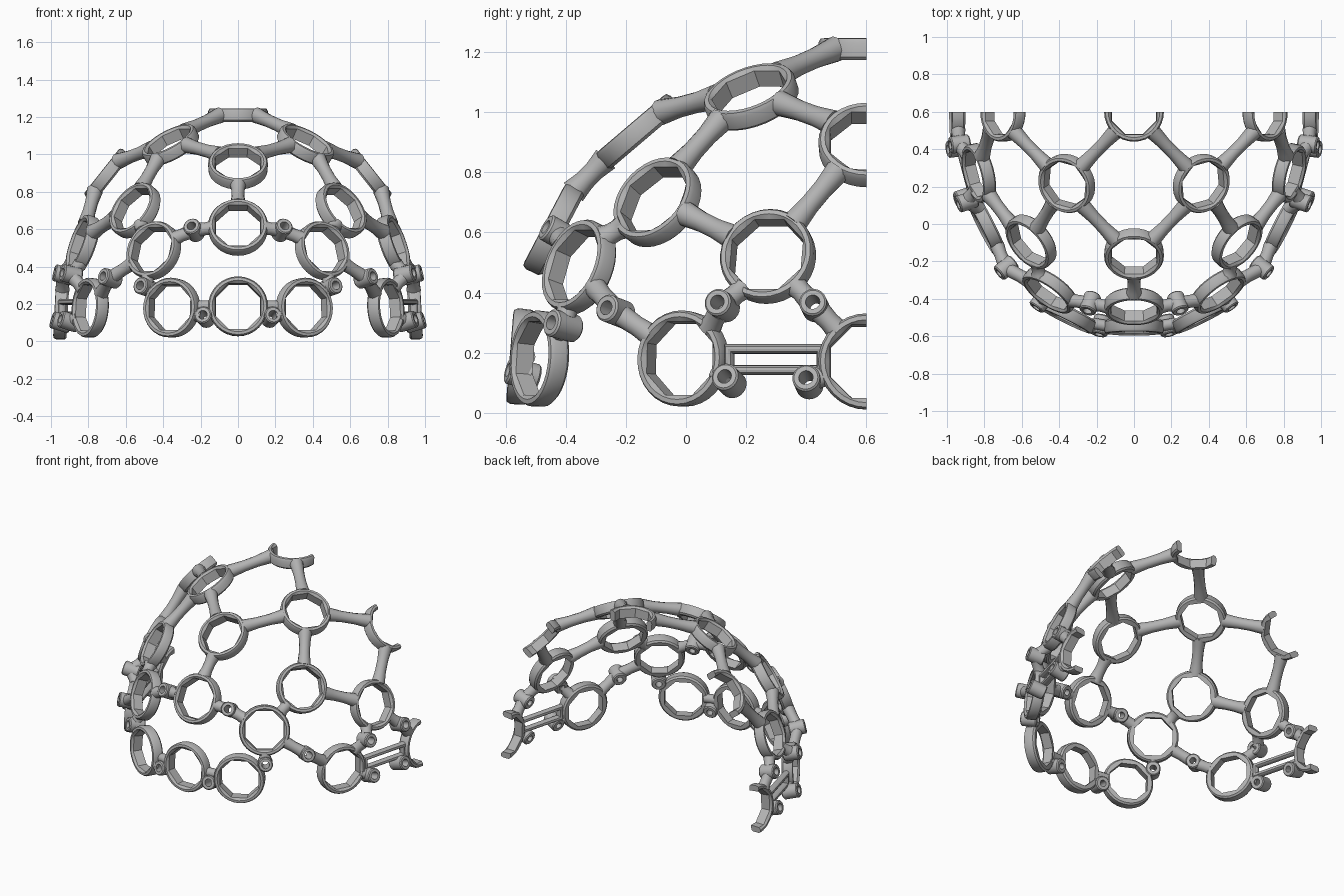
import bpy, bmesh, math
from mathutils import Vector, Matrix

if "Cube" in bpy.data.objects:
    bpy.data.objects.remove(bpy.data.objects["Cube"], do_unlink=True)

GREY = bpy.data.materials.new("plain grey")
GREY.use_nodes = True
GREY.diffuse_color = (0.45, 0.45, 0.45, 1)
GREY.node_tree.nodes["Principled BSDF"].inputs["Base Color"].default_value = (0.45, 0.45, 0.45, 1)

BACK = 0.6        # flat cut plane at the back
RADIUS = 0.16     # outer radius of a ring
SEG = 32


def normal(p):
    """Outward direction of the dome-shaped shell at a point."""
    return Vector((p[0] / 0.9, (p[1] - 0.6) / 1.37, (p[2] - 0.1) / 1.28)).normalized()


def finish(name, mesh):
    mesh.materials.clear()
    mesh.materials.append(GREY)
    mesh.polygons.foreach_set("use_smooth", [True] * len(mesh.polygons))
    mesh.set_sharp_from_angle(angle=math.radians(32))
    mesh.name = name
    obj = bpy.data.objects.new(name, mesh)
    bpy.context.collection.objects.link(obj)
    return obj


def octagon(angle, flat):
    """Radius of an octagon at an angle, with flats on the axes."""
    step = math.pi / 4
    return flat / math.cos((angle + step / 2) % step - step / 2)


def lathe(name, profile, centre, axis, hole_octagon=False):
    """Sweep a closed (radius, height) profile around an axis.
    The last two profile points are the hole."""
    bm = bmesh.new()
    rows = []
    for i in range(SEG):
        a = 2 * math.pi * i / SEG
        row = []
        for k, (r, h) in enumerate(profile):
            if hole_octagon and k >= len(profile) - 2:
                r = octagon(a, r)
            row.append(bm.verts.new((r * math.cos(a), r * math.sin(a), h)))
        rows.append(row)
    n = len(profile)
    for i in range(SEG):
        p, q = rows[i], rows[(i + 1) % SEG]
        for k in range(n):
            j = (k + 1) % n
            bm.faces.new((p[k], q[k], q[j], p[j]))
    bm.transform(Matrix.Translation(centre) @ axis.to_track_quat('Z', 'Y').to_matrix().to_4x4())
    # slice off whatever passes the back plane and cap it
    cut = bmesh.ops.bisect_plane(bm, geom=bm.verts[:] + bm.edges[:] + bm.faces[:],
                                 plane_co=(0, BACK, 0), plane_no=(0, 1, 0), clear_outer=True)
    edges = [e for e in cut["geom_cut"] if isinstance(e, bmesh.types.BMEdge)]
    if edges:
        bmesh.ops.holes_fill(bm, edges=edges, sides=0)
    bmesh.ops.recalc_face_normals(bm, faces=bm.faces)
    mesh = bpy.data.meshes.new(name)
    bm.to_mesh(mesh)
    bm.free()
    return finish(name, mesh)


def tube(name, points, radii, depth, cyclic=False):
    """Round bar through points, with a radius factor at each."""
    curve = bpy.data.curves.new(name, 'CURVE')
    curve.dimensions = '3D'
    curve.bevel_depth = depth
    curve.bevel_resolution = 4
    curve.use_fill_caps = True
    spline = curve.splines.new('POLY')
    spline.points.add(len(points) - 1)
    spline.use_cyclic_u = cyclic
    for sp, p, r in zip(spline.points, points, radii):
        sp.co = (*p, 1)
        sp.radius = r
    temp = bpy.data.objects.new(name, curve)
    mesh = bpy.data.meshes.new_from_object(temp)
    bpy.data.objects.remove(temp)
    bpy.data.curves.remove(curve)
    return finish(name, mesh)


# ring centres, given for the model's left side
RINGS = {
    "front_low": (0, -0.55, 0.187),
    "front_low_side": (0.355, -0.487, 0.18),
    "front_mid": (0, -0.44, 0.61),
    "front_mid_side": (0.45, -0.355, 0.485),
    "side_upper_front": (0.55, -0.095, 0.70),
    "crown_front": (0, -0.16, 0.935),
    "crown_side": (0.36, 0.217, 1.05),
    "crown_back": (0, 0.6, 1.21),
    "side_upper_back": (0.70, 0.6, 0.89),
    "side_mid": (0.83, 0.273, 0.52),
    "side_low": (0.79, -0.01, 0.18),
    "side_low_back": (0.945, 0.6, 0.17),
}

RING_PROFILE = [(0.148, -0.036), (0.158, -0.026), (RADIUS, 0.02), (0.153, 0.034),
                (0.138, 0.036), (0.122, 0.024), (0.118, -0.036)]

BOSS_PROFILE = [(0.04, -0.055), (0.046, -0.048), (0.046, 0.044), (0.04, 0.05),
                (0.024, 0.05), (0.02, -0.055)]

# plain struts between rings
STRUTS = [
    ("front_mid", "crown_front"), ("crown_front", "crown_side"),
    ("crown_side", "crown_back"), ("crown_side", "side_upper_back"),
    ("crown_side", "side_upper_front"), ("side_upper_front", "side_mid"),
    ("side_mid", "side_upper_back"), ("side_upper_front", "front_mid_side"),
]

# struts that carry a screw boss
BOSSED = [
    ("front_mid", "front_mid_side", (0.235, -0.425, 0.595)),
    ("front_mid_side", "side_low", (0.685, -0.235, 0.338)),
    ("front_mid_side", "front_low_side", (0.495, -0.41, 0.29)),
    ("side_mid", "side_low", (0.895, 0.12, 0.357)),
    ("side_mid", "side_low_back", (0.935, 0.427, 0.357)),
    ("front_low", "front_low_side", (0.178, -0.545, 0.13)),
]

# bosses hanging under the slotted rail
RAIL_BOSSES = [(0.905, 0.143, 0.107), (0.948, 0.405, 0.103)]


def rim(centre, target):
    """Point inside the ring wall that faces the target."""
    n = normal(centre)
    d = target - centre
    return centre + (d - n * d.dot(n)).normalized() * 0.14


def strut(name, a, b):
    p, q = rim(a, b), rim(b, a)
    pts = [p.lerp(q, t) for t in (0, 0.2, 0.35, 0.65, 0.8, 1)]
    tube(name, pts, (1.25, 1.1, 1, 1, 1.1, 1.25), 0.035)


def boss(name, p, tilt=0.0):
    axis = (normal(p) + Vector((0, 0, tilt))).normalized()
    lathe(name, BOSS_PROFILE, p, axis)


for side, s in (("left", 1), ("right", -1)):
    def at(p):
        return Vector((p[0] * s, p[1], p[2]))

    # rings; the centre ones are built once
    for name, p in RINGS.items():
        if p[0] or s == 1:
            label = f"{side}_{name}_ring" if p[0] else f"{name}_ring"
            lathe(label, RING_PROFILE, at(p), normal(at(p)), hole_octagon=True)

    # plain struts
    for a, b in STRUTS:
        if s == 1 or RINGS[a][0] or RINGS[b][0]:
            strut(f"{side}_{a}_to_{b}_strut", at(RINGS[a]), at(RINGS[b]))

    # struts broken by a boss; the bar stops inside the boss wall
    for a, b, m in BOSSED:
        mid = at(m)
        boss(f"{side}_{a}_to_{b}_boss", mid, 0.25 if m[2] < 0.2 else 0.05)
        for ring in (a, b):
            start = rim(at(RINGS[ring]), mid)
            d = mid - start
            d.normalize()
            end = mid - d * 0.03
            tube(f"{side}_{ring}_boss_strut", [start, start.lerp(end, 0.5), end],
                 (1.15, 1, 1.1), 0.034)

    # short web joining the two low front rings
    tube(f"{side}_front_low_web", [at((0.145, -0.545, 0.19)), at((0.225, -0.53, 0.187))],
         (1, 1), 0.03)

    # slotted rail between the low side rings
    loop = [(0.86, 0.145, 0.212), (0.94, 0.45, 0.212), (0.94, 0.45, 0.143), (0.86, 0.145, 0.143)]
    tube(f"{side}_slotted_rail", [at(p) for p in loop], (1, 1, 1, 1), 0.023, cyclic=True)
    for label, p, ring in zip(("front", "back"), RAIL_BOSSES, ("side_low", "side_low_back")):
        boss(f"{side}_{label}_rail_boss", at(p), 0.3)
        start = rim(at(RINGS[ring]), at(p))
        end = at(p) + (start - at(p)).normalized() * 0.03
        tube(f"{side}_{label}_rail_boss_web", [start, end], (1, 1), 0.034)
